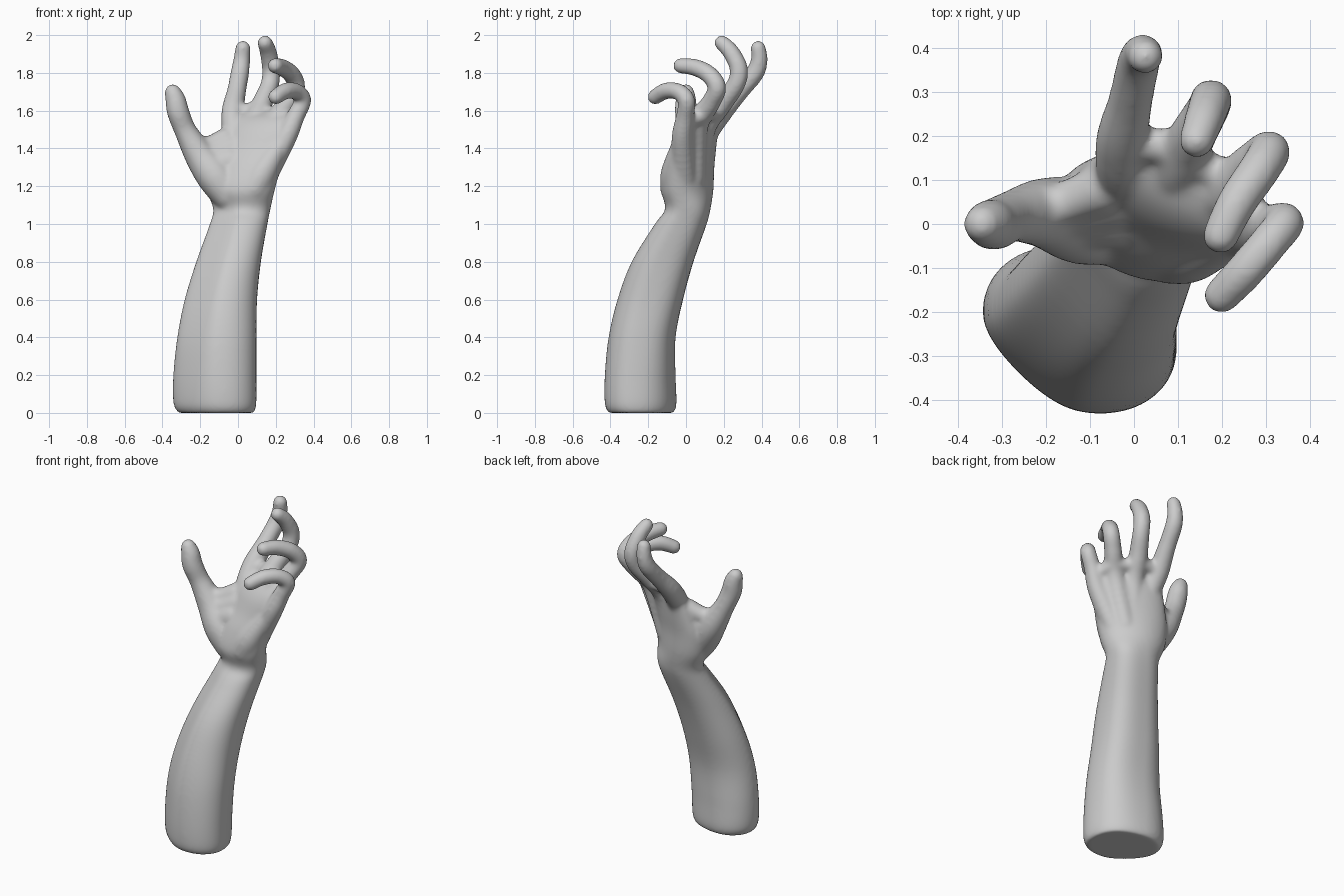
import bpy, bmesh, math
from mathutils import Matrix


def spline(keys, steps):
    """Catmull-Rom interpolation of tuples of any length."""
    out, n = [], len(keys)
    for i in range(n - 1):
        p0, p1 = keys[max(i - 1, 0)], keys[i]
        p2, p3 = keys[i + 1], keys[min(i + 2, n - 1)]
        for s in range(steps):
            t = s / steps
            out.append([0.5 * (2 * b + (c - a) * t + (2 * a - 5 * b + 4 * c - d) * t ** 2
                               + (3 * b - a - 3 * c + d) * t ** 3)
                        for a, b, c, d in zip(p0, p1, p2, p3)])
    out.append(list(keys[-1]))
    return out


def loft(bm, sections, sides=48):
    """Stack skewed ellipses: z, x min, x max, y min, y max, skew, diagonal bulge."""
    rings = []
    for z, x0, x1, y0, y1, skew, bulge in spline(sections, 5):
        ring = []
        for k in range(sides):
            t = 2 * math.pi * k / sides
            d = bulge * max(0, math.sin(2 * t)) ** 1.5
            ring.append(bm.verts.new(((x0 + x1) / 2 + (x1 - x0) / 2 * math.cos(t) + d,
                                      (y0 + y1) / 2 + (y1 - y0) / 2 * math.sin(t + math.asin(skew)) + d,
                                      z)))
        rings.append(ring)
    for a, b in zip(rings, rings[1:]):
        for k in range(sides):
            j = (k + 1) % sides
            bm.faces.new((a[k], a[j], b[j], b[k]))
    bm.faces.new(rings[0][::-1])
    bm.faces.new(rings[-1])


def finger(bm, path, grow=0.008):
    """Dense chain of spheres along x, y, z, radius keys; fused by the remesh."""
    for x, y, z, r in spline(path, 8):
        bmesh.ops.create_icosphere(bm, subdivisions=3, radius=r + grow,
                                   matrix=Matrix.Translation((x, y, z)))


bm = bmesh.new()

# forearm, wrist and palm
loft(bm, [
    (0.00, -0.315, 0.085, -0.41, -0.065, -0.22, 0.008),
    (0.05, -0.342, 0.097, -0.43, -0.05, -0.22, 0.01),
    (0.20, -0.343, 0.097, -0.43, -0.055, -0.2, 0.014),
    (0.40, -0.322, 0.097, -0.41, -0.055, -0.15, 0.018),
    (0.60, -0.283, 0.10, -0.363, -0.015, -0.12, 0.02),
    (0.80, -0.222, 0.12, -0.288, 0.04, -0.12, 0.02),
    (1.00, -0.15, 0.155, -0.165, 0.11, -0.15, 0.016),
    (1.08, -0.132, 0.172, -0.11, 0.13, -0.2, 0.01),
    (1.18, -0.165, 0.195, -0.132, 0.145, -0.3, 0.0),
    (1.30, -0.16, 0.228, -0.11, 0.15, -0.45, 0.0),
    (1.40, -0.125, 0.262, -0.075, 0.16, -0.58, 0.0),
    (1.50, -0.09, 0.295, -0.048, 0.17, -0.68, 0.0),
    (1.56, -0.06, 0.29, -0.01, 0.18, -0.8, 0.0),
    (1.595, 0.0, 0.23, 0.06, 0.18, -0.88, 0.0)])

# thumb
finger(bm, [(-0.345, 0.0, 1.698, 0.036), (-0.33, 0.0, 1.655, 0.047), (-0.316, 0.0, 1.59, 0.052),
            (-0.276, 0.018, 1.49, 0.052), (-0.20, 0.025, 1.36, 0.074),
            (-0.12, 0.005, 1.25, 0.09), (-0.05, 0.0, 1.16, 0.084)])
# web between thumb and index finger
finger(bm, [(-0.25, 0.02, 1.44, 0.045), (-0.165, 0.045, 1.415, 0.042), (-0.07, 0.08, 1.45, 0.05)])
finger(bm, [(-0.19, 0.03, 1.36, 0.062), (-0.12, 0.04, 1.365, 0.062), (-0.04, 0.06, 1.40, 0.062)])
finger(bm, [(-0.14, 0.02, 1.30, 0.075), (-0.04, 0.03, 1.33, 0.075)])
# webs between the four fingers
finger(bm, [(-0.02, 0.175, 1.585, 0.045), (0.045, 0.18, 1.60, 0.036), (0.11, 0.165, 1.605, 0.043),
            (0.17, 0.125, 1.585, 0.036), (0.23, 0.095, 1.58, 0.043),
            (0.26, 0.04, 1.555, 0.036), (0.285, 0.0, 1.54, 0.035)], 0.004)
# index finger
finger(bm, [(0.026, 0.382, 1.931, 0.033), (0.02, 0.388, 1.87, 0.037), (0.01, 0.365, 1.80, 0.042),
            (-0.008, 0.28, 1.70, 0.044), (-0.028, 0.185, 1.59, 0.053),
            (-0.02, 0.10, 1.46, 0.056), (0.0, 0.05, 1.25, 0.06)])
# middle finger
finger(bm, [(0.143, 0.19, 1.959, 0.033), (0.16, 0.238, 1.91, 0.038), (0.175, 0.28, 1.82, 0.041),
            (0.168, 0.262, 1.735, 0.042), (0.125, 0.185, 1.63, 0.048),
            (0.085, 0.095, 1.50, 0.054), (0.05, 0.05, 1.25, 0.058)])
# ring finger
finger(bm, [(0.197, -0.027, 1.838, 0.034), (0.235, 0.05, 1.828, 0.038), (0.285, 0.123, 1.79, 0.04),
            (0.308, 0.165, 1.722, 0.041), (0.265, 0.13, 1.64, 0.044),
            (0.19, 0.058, 1.52, 0.054), (0.10, 0.04, 1.25, 0.058)])
# little finger
finger(bm, [(0.20, -0.163, 1.673, 0.034), (0.255, -0.105, 1.705, 0.037), (0.31, -0.04, 1.70, 0.037),
            (0.343, 0.003, 1.655, 0.038), (0.305, -0.005, 1.57, 0.041),
            (0.25, -0.02, 1.45, 0.05), (0.12, -0.01, 1.22, 0.064)])
# heel of the palm on the little-finger side
finger(bm, [(0.21, -0.035, 1.40, 0.043), (0.13, -0.06, 1.27, 0.066), (0.085, -0.06, 1.19, 0.07)])

mesh = bpy.data.meshes.new("hand_and_forearm")
bm.to_mesh(mesh)
bm.free()
hand = bpy.data.objects.new("hand_and_forearm", mesh)
bpy.context.collection.objects.link(hand)

# fuse everything into one skin and soften the joins
remesh = hand.modifiers.new("fuse", 'REMESH')
remesh.mode = 'VOXEL'
remesh.voxel_size = 0.009
remesh.use_smooth_shade = True
soften = hand.modifiers.new("soften", 'SMOOTH')
soften.factor = 0.5
soften.iterations = 20
